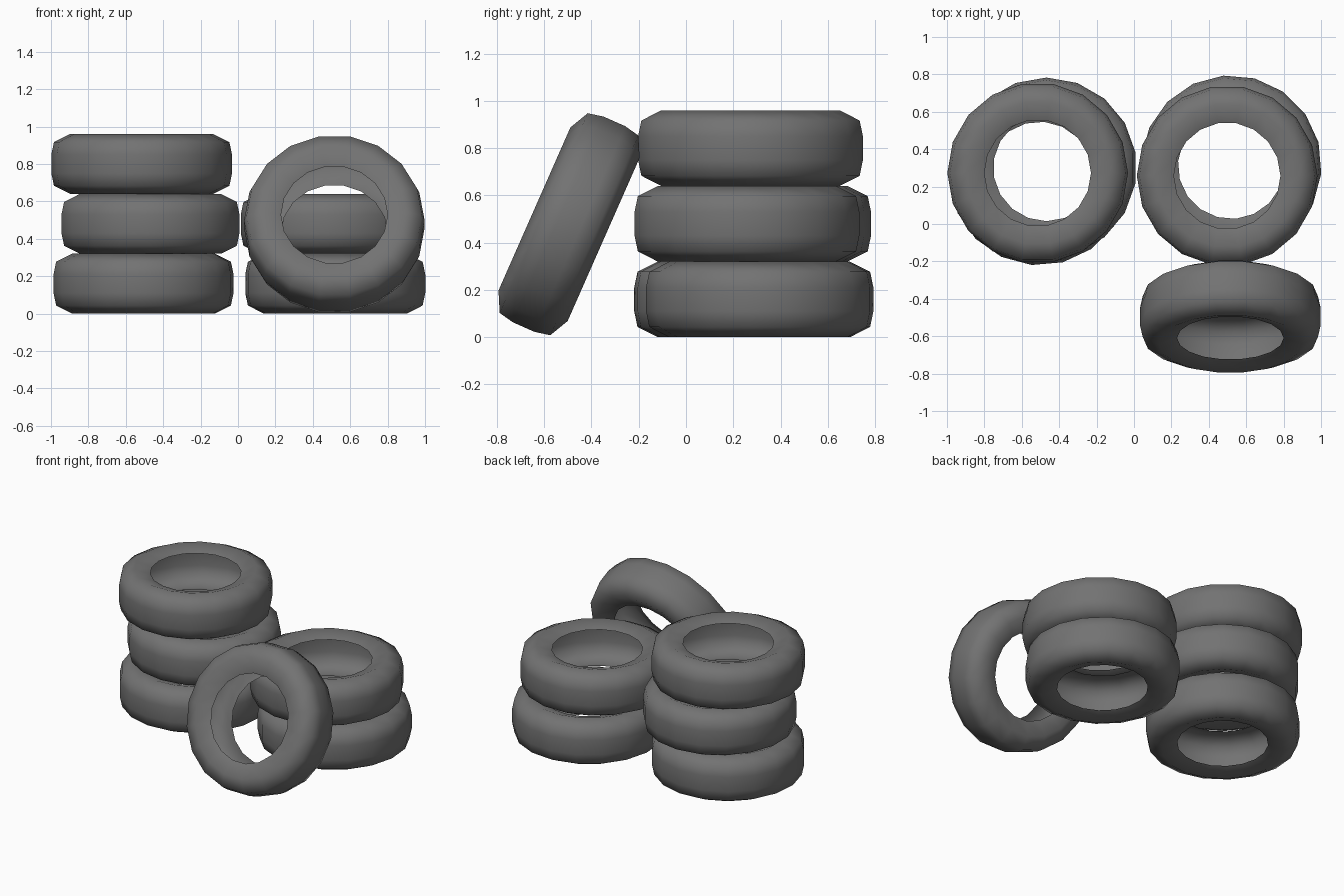
import bpy
import bmesh
from math import cos, sin, radians, tau

if "Cube" in bpy.data.objects:
    bpy.data.objects.remove(bpy.data.objects["Cube"], do_unlink=True)

SIDES = 18
WIDTH = 0.32

rubber = bpy.data.materials.new("dark_grey_rubber")
rubber.use_nodes = True
GREY = (0.17, 0.17, 0.17, 1)
rubber.diffuse_color = GREY
shader = rubber.node_tree.nodes["Principled BSDF"]
shader.inputs["Base Color"].default_value = GREY
shader.inputs["Roughness"].default_value = 0.8

# Half cross-section (radius, height): hole edge, shoulder, tread edge, tread
half = [(0.285, 0.125), (0.383, 0.16), (0.469, 0.117), (0.483, 0.05)]
profile = half + [(r, -z) for r, z in reversed(half)]


def tyre(name, location, turn, tilt=0):
    """Revolve the open cross-section into a hollow faceted casing."""
    bm = bmesh.new()
    rings = []
    for i in range(SIDES):
        a = tau * i / SIDES + radians(turn)
        rings.append([bm.verts.new((r * cos(a), r * sin(a), z)) for r, z in profile])
    for i, ring in enumerate(rings):
        after = rings[(i + 1) % SIDES]
        for j in range(len(profile) - 1):
            bm.faces.new((ring[j], ring[j + 1], after[j + 1], after[j]))
    bmesh.ops.recalc_face_normals(bm, faces=bm.faces)
    mesh = bpy.data.meshes.new(name)
    bm.to_mesh(mesh)
    bm.free()
    mesh.materials.append(rubber)
    obj = bpy.data.objects.new(name, mesh)
    bpy.context.collection.objects.link(obj)
    obj.location = location
    obj.rotation_euler.x = radians(tilt)
    bpy.ops.object.select_all(action="DESELECT")
    obj.select_set(True)
    bpy.context.view_layer.objects.active = obj
    bpy.ops.object.shade_smooth_by_angle(angle=radians(60))


# Stacks, bottom to top: x, y and turn of each tyre
stacks = {
    "right_stack_tyre": [(-0.505, 0.262, 5), (-0.468, 0.30, 10), (-0.515, 0.273, 0)],
    "left_stack_tyre": [(0.52, 0.312, 15), (0.498, 0.258, 0)],
}
for name, tyres in stacks.items():
    for level, (x, y, turn) in enumerate(tyres):
        tyre(f"{name}_{level + 1}", (x, y, WIDTH * (level + 0.5)), turn)

# Tyre leaning against the left stack
tyre("leaning_tyre", (0.515, -0.495, 0.478), 0, tilt=66.2)
